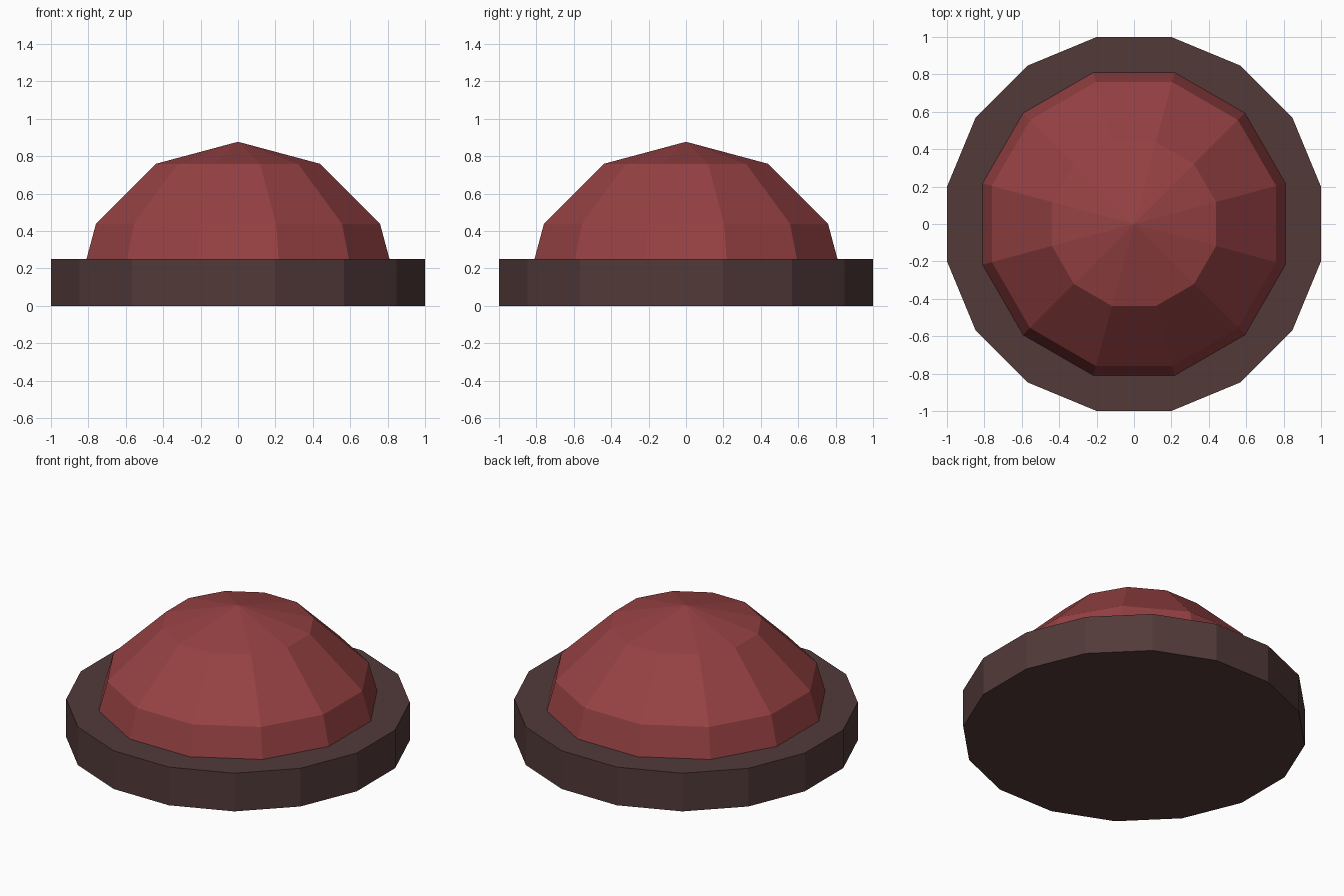
import bpy, bmesh, math

if "Cube" in bpy.data.objects:
    bpy.data.objects.remove(bpy.data.objects["Cube"])


def srgb(r, g, b):
    def lin(c):
        c /= 255
        return c / 12.92 if c <= 0.04045 else ((c + 0.055) / 1.055) ** 2.4
    return (lin(r), lin(g), lin(b), 1)


def material(name, colour):
    m = bpy.data.materials.new(name)
    m.diffuse_color = colour
    m.use_nodes = True
    m.node_tree.nodes["Principled BSDF"].inputs["Base Color"].default_value = m.diffuse_color
    return m


def lathe(name, profile, sides, mat):
    """Stack of rings (flat-to-flat radius, z), flats facing the axes, closed ends."""
    bm = bmesh.new()
    half = math.pi / sides
    rings = []
    for r, z in profile:
        if r == 0:
            rings.append([bm.verts.new((0, 0, z))] * sides)
            continue
        rad = r / math.cos(half)
        rings.append([bm.verts.new((rad * math.cos(half * (2 * i + 1)),
                                    rad * math.sin(half * (2 * i + 1)), z))
                      for i in range(sides)])
    for low, high in zip(rings, rings[1:]):
        for i in range(sides):
            j = (i + 1) % sides
            corners = [low[i], low[j], high[j], high[i]]
            bm.faces.new(list(dict.fromkeys(corners)))
    bm.faces.new(rings[0][::-1])
    if profile[-1][0] > 0:
        bm.faces.new(rings[-1])
    mesh = bpy.data.meshes.new(name)
    bm.to_mesh(mesh)
    bm.free()
    mesh.materials.append(mat)
    obj = bpy.data.objects.new(name, mesh)
    bpy.context.collection.objects.link(obj)
    return obj


# Round dark base, 16 sides
lathe("base", [(1, 0), (1, 0.25)], 16, material("dark brown", srgb(82, 58, 57)))

# Red dome: 12-sided half sphere sunk into the base
R = 0.877
dome = [(R - 0.0137, 0.05)]
dome += [(R * math.cos(math.radians(a)), R * math.sin(math.radians(a))) for a in (30, 60)]
dome += [(0, R)]
lathe("dome", dome, 12, material("red", srgb(150, 65, 67)))
